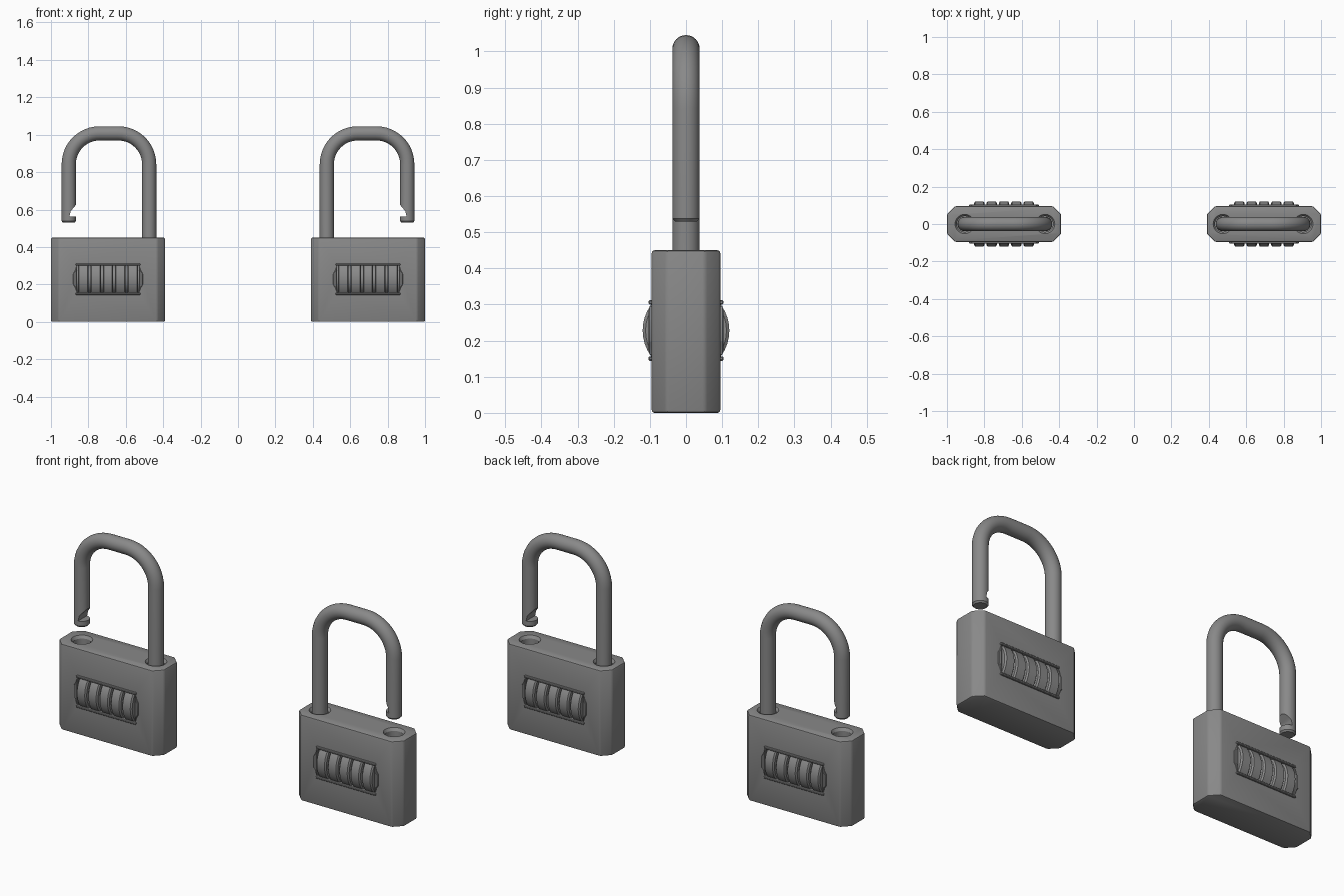
import bpy, bmesh, math
from mathutils import Matrix, Vector

if "Cube" in bpy.data.objects:
    bpy.data.objects.remove(bpy.data.objects["Cube"])

CX, ZD = 0.695, 0.228              # lock centre and dial axis height
FIXED, FREE = 0.475, 0.905         # shackle leg positions
steel = bpy.data.materials.new("grey steel")
steel.diffuse_color = (0.25, 0.25, 0.25, 1)
steel.use_nodes = True
steel.node_tree.nodes["Principled BSDF"].inputs["Base Color"].default_value = steel.diffuse_color


def make(name, bm):
    bmesh.ops.recalc_face_normals(bm, faces=bm.faces[:])
    me = bpy.data.meshes.new(name)
    bm.to_mesh(me)
    bm.free()
    ob = bpy.data.objects.new(name, me)
    bpy.context.collection.objects.link(ob)
    me.materials.append(steel)
    return ob


def prism(name, pts, axis, lo, hi):
    """Extrude a 2D outline along z (points x, y), y (x, z) or x (y, z)."""
    place = {"z": lambda a, b, t: (a, b, t), "y": lambda a, b, t: (a, t, b),
             "x": lambda a, b, t: (t, a, b)}[axis]
    bm = bmesh.new()
    f = bm.faces.new([bm.verts.new(place(a, b, lo)) for a, b in pts])
    ext = bmesh.ops.extrude_face_region(bm, geom=[f])
    step = Vector(place(0, 0, hi - lo))
    bmesh.ops.translate(bm, vec=step, verts=[v for v in ext["geom"] if isinstance(v, bmesh.types.BMVert)])
    return make(name, bm)


def rect(a0, a1, b0, b1):
    return [(a0, b0), (a1, b0), (a1, b1), (a0, b1)]


def tube(name, rings, sides):
    """Skin rings given as (centre, u, v, radius) and cap both ends."""
    bm = bmesh.new()
    loops = []
    for c, u, v, r in rings:
        loops.append([bm.verts.new(c + r * (math.cos(t) * u + math.sin(t) * v))
                      for t in (2 * math.pi * i / sides for i in range(sides))])
    for a, b in zip(loops, loops[1:]):
        for i in range(sides):
            j = (i + 1) % sides
            bm.faces.new((a[i], a[j], b[j], b[i]))
    bm.faces.new(loops[0])
    bm.faces.new(loops[-1])
    return make(name, bm)


def lathe(name, axis, origin, profile, sides):
    """Turned part from (distance along axis, radius) pairs."""
    o = Vector(origin)
    d, u, v = {"x": ((1, 0, 0), (0, 1, 0), (0, 0, 1)),
               "z": ((0, 0, 1), (1, 0, 0), (0, 1, 0))}[axis]
    return tube(name, [(o + Vector(d) * t, Vector(u), Vector(v), r) for t, r in profile], sides)


def bevel(ob, width, segments=2):
    m = ob.modifiers.new("bevel", "BEVEL")
    m.width, m.segments, m.limit_method = width, segments, "ANGLE"
    m.angle_limit = math.radians(30)


def cut(ob, cutter):
    m = ob.modifiers.new("cut", "BOOLEAN")
    m.operation, m.object, m.solver = "DIFFERENCE", cutter, "EXACT"
    cutter.hide_render = True
    cutters.append(cutter)


cutters, parts = [], []

# Body: chamfered block with softened edges
X0, X1, Y, C = 0.39, 1.0, 0.095, 0.042
body = prism("body", [(X0 + C, -Y), (X1 - C, -Y), (X1, -Y + C), (X1, Y - C),
                      (X1 - C, Y), (X0 + C, Y), (X0, Y - C), (X0, -Y + C)], "z", 0, 0.45)
bevel(body, 0.008)
for x in (FIXED, FREE):            # countersunk shackle holes
    cut(body, lathe("hole_cutter", "z", (x, 0, 0),
                    [(0.3, 0.042), (0.436, 0.042), (0.452, 0.053), (0.47, 0.053)], 32))
cut(body, prism("window_cutter", rect(0.53, 0.86, ZD - 0.073, ZD + 0.073), "y", -0.2, 0.2))
parts.append(body)

# Dial core and five number wheels, showing on both faces
parts.append(lathe("dial_core", "x", (0.52, 0, ZD), [(0, 0.078), (0.35, 0.078)], 40))
for i in range(5):
    x = CX + (i - 2) * 0.066
    parts.append(lathe("number_wheel", "x", (x, 0, ZD),
                       [(-0.028, 0.112), (-0.022, 0.12), (0.022, 0.12), (0.028, 0.112)], 40))

# Window trim: rails above and below, curved cheeks at the ends
for s in (-1, 1):
    lo, hi = sorted((s * 0.088, s * 0.104))
    for z in (ZD - 0.078, ZD + 0.078):
        rail = prism("window_rail", rect(0.522, 0.868, z - 0.006, z + 0.006), "y", lo, hi)
        bevel(rail, 0.003, 1)
        parts.append(rail)
    for e in (-1, 1):
        x = CX + e * 0.168
        cheek = prism("window_cheek", [(x, ZD - 0.07), (x + e * 0.008, ZD - 0.045),
                                       (x + e * 0.018, ZD - 0.03), (x + e * 0.018, ZD + 0.03),
                                       (x + e * 0.008, ZD + 0.045), (x, ZD + 0.07)], "y", lo, hi)
        bevel(cheek, 0.003, 1)
        parts.append(cheek)

# Shackle: round bar swept up, over and down to the free end
R, ZT, BAR = 0.165, 1.007, 0.038
path = [(FIXED, 0.31, 0)]
for k in range(13):
    t = math.pi / 2 * k / 12
    path.append((FIXED + R - R * math.cos(t), ZT - R + R * math.sin(t), t))
for k in range(13):
    t = math.pi / 2 * k / 12
    path.append((FREE - R + R * math.sin(t), ZT - R + R * math.cos(t), math.pi / 2 + t))
rings = [(Vector((x, 0, z)), Vector((-math.cos(t), 0, math.sin(t))), Vector((0, 1, 0)), BAR)
         for x, z, t in path]
for z, r in ((0.538, BAR), (0.53, BAR - 0.007)):
    rings.append((Vector((FREE, 0, z)), Vector((1, 0, 0)), Vector((0, 1, 0)), r))
shackle = tube("shackle", rings, 32)
cut(shackle, prism("notch_cutter", [(FREE - 0.06, 0.563), (FREE - 0.004, 0.563), (FREE - 0.010, 0.59),
                                    (FREE - 0.036, 0.622), (FREE - 0.06, 0.64)], "y", -0.1, 0.1))
parts.append(shackle)

# Bake modifiers, smooth the round surfaces, then mirror the whole lock
dg = bpy.context.evaluated_depsgraph_get()
baked = [bpy.data.meshes.new_from_object(p.evaluated_get(dg)) for p in parts]
for p, me in zip(parts, baked):
    p.modifiers.clear()
    p.data = me
for c in cutters:
    bpy.data.objects.remove(c)
bpy.ops.object.select_all(action="DESELECT")
for p in parts:
    p.select_set(True)
bpy.context.view_layer.objects.active = body
bpy.ops.object.shade_smooth_by_angle(angle=math.radians(30))
for p in parts:
    twin = p.copy()
    twin.data = p.data.copy()
    twin.data.transform(Matrix.Scale(-1, 4, (1, 0, 0)))
    twin.data.flip_normals()
    twin.name = "left_" + p.name
    bpy.context.collection.objects.link(twin)
